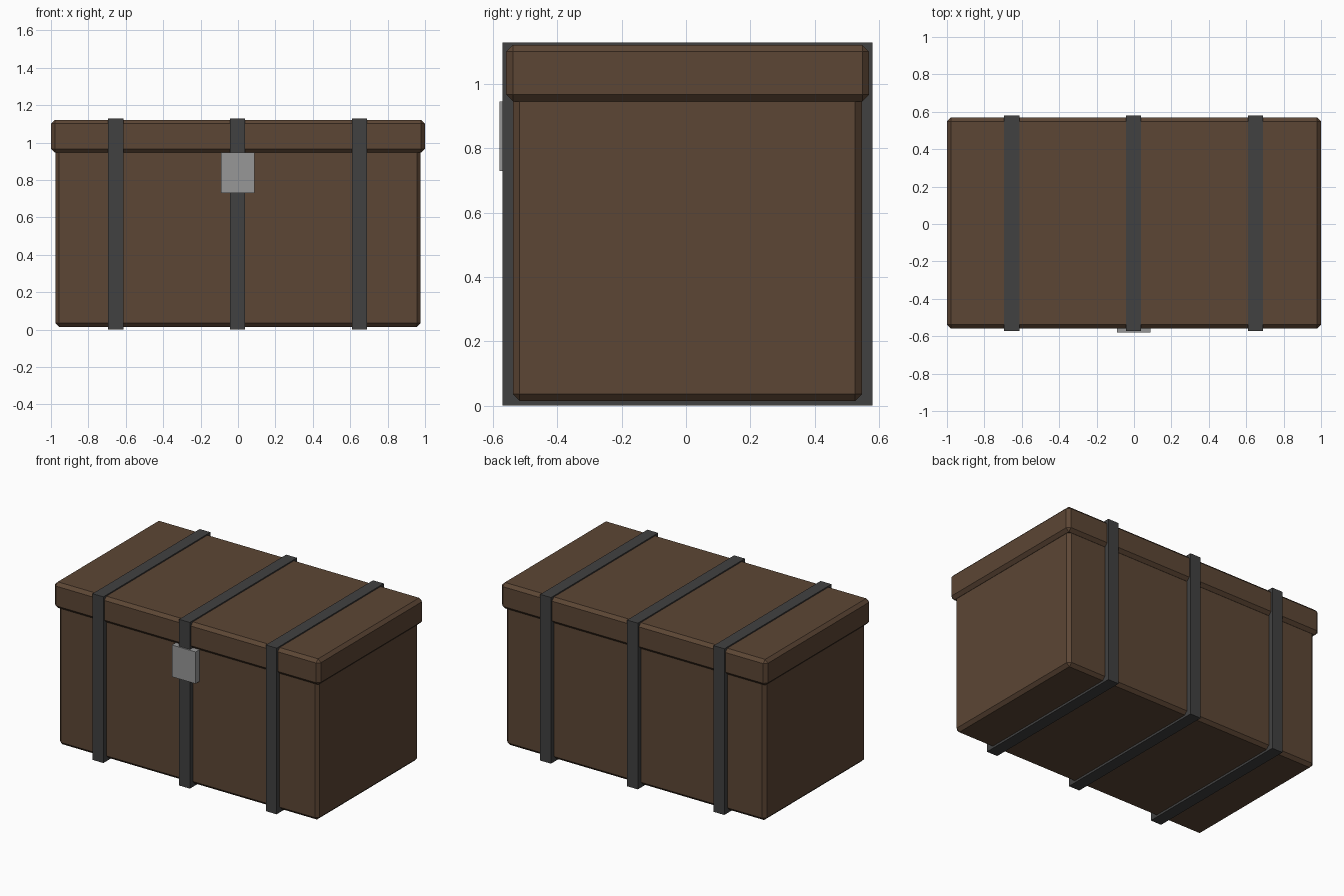
import bpy
import bmesh

default = bpy.data.objects.get("Cube")
if default:
    bpy.data.objects.remove(default, do_unlink=True)


def material(name, rgb):
    mat = bpy.data.materials.new(name)
    mat.use_nodes = True
    color = (*rgb, 1.0)
    mat.diffuse_color = color
    mat.node_tree.nodes["Principled BSDF"].inputs["Base Color"].default_value = color
    return mat


wood = material("brown_wood", (0.107, 0.061, 0.035))
iron = material("dark_iron", (0.053, 0.053, 0.053))
steel = material("grey_steel", (0.31, 0.31, 0.31))


def finish(name, bm, mat):
    bmesh.ops.recalc_face_normals(bm, faces=bm.faces)
    mesh = bpy.data.meshes.new(name)
    bm.to_mesh(mesh)
    bm.free()
    mesh.materials.append(mat)
    obj = bpy.data.objects.new(name, mesh)
    bpy.context.collection.objects.link(obj)
    return obj


def box(name, low, high, mat, bevel=0.0):
    """Box between two corners, with optional chamfered edges."""
    bm = bmesh.new()
    bmesh.ops.create_cube(bm, size=1)
    for v in bm.verts:
        for i in range(3):
            v.co[i] = low[i] if v.co[i] < 0 else high[i]
    obj = finish(name, bm, mat)
    if bevel:
        mod = obj.modifiers.new("chamfer", "BEVEL")
        mod.width = bevel
        mod.segments = 1
    return obj


def band(name, x, width, low, high, thickness, mat):
    """Rectangular hoop around the chest in the yz plane."""
    bm = bmesh.new()
    rings = []
    for inset in (0, thickness):
        y0, z0 = low[0] + inset, low[1] + inset
        y1, z1 = high[0] - inset, high[1] - inset
        corners = ((y0, z0), (y1, z0), (y1, z1), (y0, z1))
        rings.append([bm.verts.new((x - width / 2, y, z)) for y, z in corners])
    outer, inner = rings
    for i in range(4):
        j = (i + 1) % 4
        bm.faces.new((outer[i], outer[j], inner[j], inner[i]))
    side = bmesh.ops.extrude_face_region(bm, geom=bm.faces[:])
    verts = [g for g in side["geom"] if isinstance(g, bmesh.types.BMVert)]
    bmesh.ops.translate(bm, verts=verts, vec=(width, 0, 0))
    return finish(name, bm, mat)


# Chest body and overhanging lid
box("chest_body", (-0.977, -0.538, 0.015), (0.977, 0.547, 0.98), wood, 0.021)
box("chest_lid", (-1.0, -0.559, 0.946), (1.0, 0.569, 1.122), wood, 0.021)

# Iron straps
for label, x in (("right", -0.654), ("middle", -0.003), ("left", 0.65)):
    band(label + "_strap", x, 0.081, (-0.571, 0.0), (0.58, 1.13), 0.06, iron)

# Lock plate on the middle strap
box("lock_plate", (-0.091, -0.58, 0.73), (0.087, -0.535, 0.946), steel)
